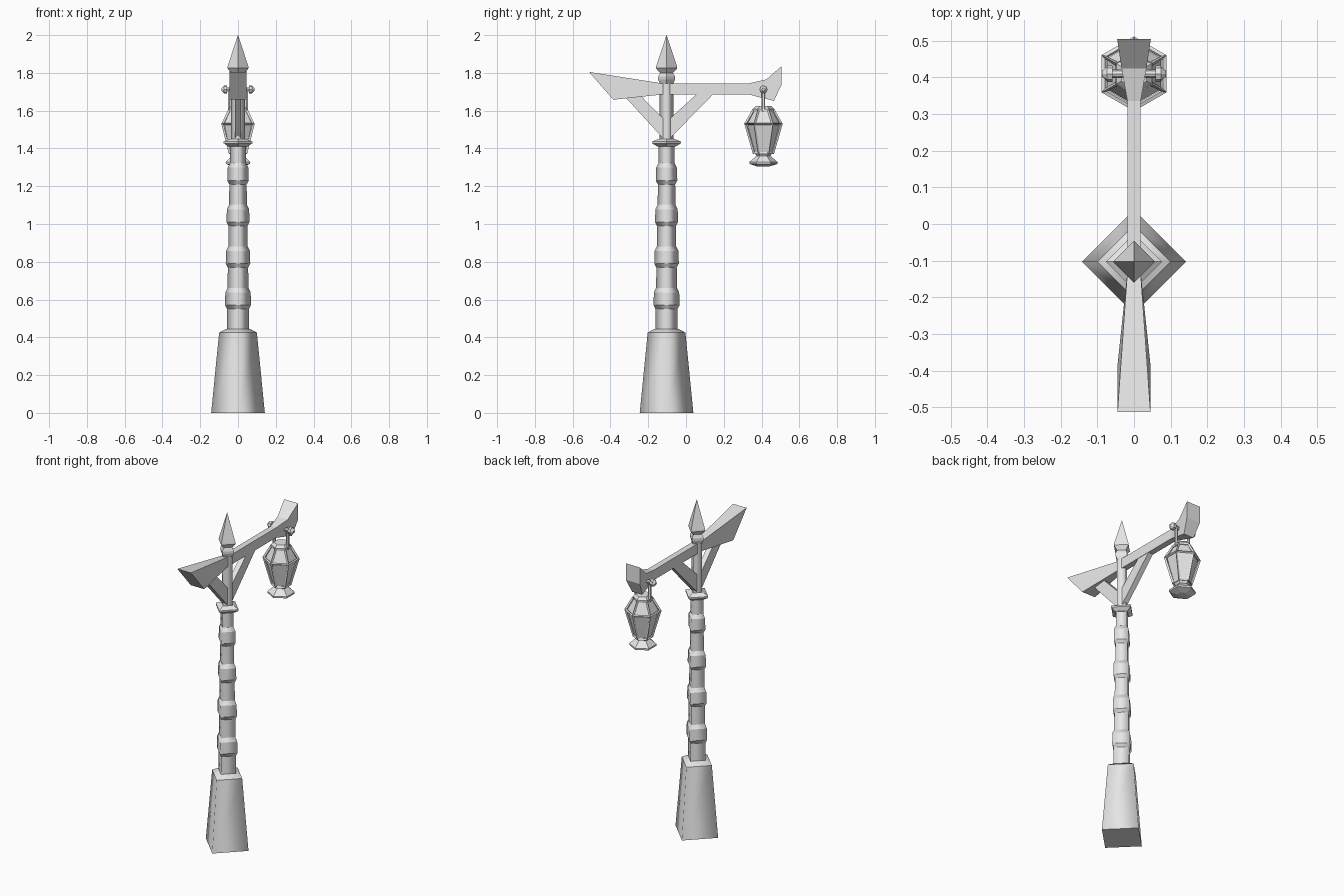
import bpy, bmesh
from math import sin, cos, pi
from mathutils import Vector

cube = bpy.data.objects.get("Cube")
if cube:
    bpy.data.objects.remove(cube, do_unlink=True)

grey = bpy.data.materials.new("plain grey")
grey.use_nodes = True
grey.diffuse_color = (0.8, 0.8, 0.8, 1)
grey.node_tree.nodes["Principled BSDF"].inputs["Base Color"].default_value = (0.8, 0.8, 0.8, 1)

POST_Y, LAMP_Y = -0.103, 0.41


def finish(name, bm):
    bmesh.ops.recalc_face_normals(bm, faces=bm.faces)
    mesh = bpy.data.meshes.new(name)
    bm.to_mesh(mesh)
    bm.free()
    mesh.materials.append(grey)
    obj = bpy.data.objects.new(name, mesh)
    bpy.context.collection.objects.link(obj)
    return obj


def loft(name, rings):
    """Skin equal-length rings of points and cap both ends."""
    bm = bmesh.new()
    rows = [[bm.verts.new(p) for p in ring] for ring in rings]
    n = len(rows[0])
    for a, b in zip(rows, rows[1:]):
        for i in range(n):
            j = (i + 1) % n
            bm.faces.new((a[i], a[j], b[j], b[i]))
    bm.faces.new(rows[0])
    bm.faces.new(rows[-1])
    return finish(name, bm)


def turned(name, profile, sides, y, phase=pi / 2, rounded=False):
    """Vertical solid from (radius, height) pairs."""
    obj = loft(name, [[(r * cos(phase + 2 * pi * i / sides),
                        y + r * sin(phase + 2 * pi * i / sides), z)
                       for i in range(sides)] for r, z in profile])
    if rounded:
        # soft around the post, crisp at every ring
        for f in obj.data.polygons:
            f.use_smooth = True
        for e in obj.data.edges:
            a, b = (obj.data.vertices[v].co.z for v in e.vertices)
            e.use_edge_sharp = abs(a - b) < 1e-5
    return obj


def rod(name, start, end, radius, sides=8, radius_end=None):
    a, b = Vector(start), Vector(end)
    bm = bmesh.new()
    bmesh.ops.create_cone(bm, cap_ends=True, segments=sides, radius1=radius,
                          radius2=radius if radius_end is None else radius_end,
                          depth=(b - a).length)
    bm.transform((b - a).to_track_quat("Z", "Y").to_matrix().to_4x4())
    bmesh.ops.translate(bm, verts=bm.verts, vec=(a + b) / 2)
    return finish(name, bm)


# Tapered square base, set corner-on
turned("base", [(0.142, 0), (0.1, 0.425), (0.062, 0.445)], 4, POST_Y, rounded=True)

# Shaft with four swollen bands
shaft = [(0.059, 0.43)]
for i in range(4):
    z, thin = 0.55 + 0.22 * i, 0.058 - 0.004 * i
    shaft += [(thin, z), (thin + 0.011, z + 0.02),
              (thin + 0.009, z + 0.088), (thin - 0.003, z + 0.112)]
shaft.append((0.043, 1.42))
turned("shaft", shaft, 4, POST_Y, rounded=True)
turned("collar", [(0.048, 1.41), (0.076, 1.427), (0.076, 1.436), (0.045, 1.45)], 4, POST_Y)
turned("upper_shaft", [(0.036, 1.44), (0.036, 1.75)], 4, POST_Y, rounded=True)

# Pointed finial
turned("finial", [(0.034, 1.74), (0.045, 1.765), (0.045, 1.78), (0.034, 1.8),
                  (0.057, 1.825), (0.055, 1.835), (0.0005, 2.0)], 4, POST_Y)

# Cross arm: top y, top z, bottom y, bottom z, half width
arm = [(-0.513, 1.805, -0.385, 1.658, 0.045),
       (-0.13, 1.745, -0.13, 1.685, 0.018),
       (0.335, 1.745, 0.335, 1.685, 0.018),
       (0.425, 1.765, 0.465, 1.652, 0.034),
       (0.505, 1.835, 0.505, 1.735, 0.046)]
loft("cross_arm", [[(-w, yt, zt), (w, yt, zt), (w, yb, zb), (-w, yb, zb)]
                   for yt, zt, yb, zb, w in arm])

# Diagonal braces either side of the post
for name, side, reach in (("front_brace", -1, 0.235), ("back_brace", 1, 0.25)):
    outline = [(0.02, 1.455), (reach, 1.69), (reach - 0.088, 1.69), (0.02, 1.56)]
    loft(name, [[(x, POST_Y + side * y, z) for y, z in outline] for x in (-0.016, 0.016)])

# Six-sided lantern: open frame around recessed panes
lantern = [(0.05, 1.375), (0.094, 1.53), (0.053, 1.602)]
frame = turned("lantern_frame", lantern, 6, LAMP_Y)
wire = frame.modifiers.new("bars", "WIREFRAME")
wire.thickness = 0.016
wire.use_even_offset = False
turned("lantern_panes", [(r * 0.9, z) for r, z in lantern], 6, LAMP_Y)
turned("lantern_cap", [(0.055, 1.598), (0.055, 1.61), (0.04, 1.625)], 6, LAMP_Y)
turned("lantern_foot", [(0.03, 1.304), (0.074, 1.318), (0.075, 1.328), (0.037, 1.36),
                        (0.05, 1.38)], 6, LAMP_Y)

# Hanger pins, knobs and rods on both sides of the arm
for side, label in ((1, "left"), (-1, "right")):
    rod(label + "_pin", (0, LAMP_Y, 1.712), (side * 0.08, LAMP_Y, 1.712), 0.011)
    rod(label + "_knob", (side * 0.058, LAMP_Y, 1.712), (side * 0.074, LAMP_Y, 1.712), 0.022)
    rod(label + "_knob_tip", (side * 0.074, LAMP_Y, 1.712),
        (side * 0.087, LAMP_Y, 1.712), 0.02, radius_end=0.008)
    rod(label + "_hanger", (side * 0.045, LAMP_Y, 1.595), (side * 0.045, LAMP_Y, 1.72), 0.009, 6)
